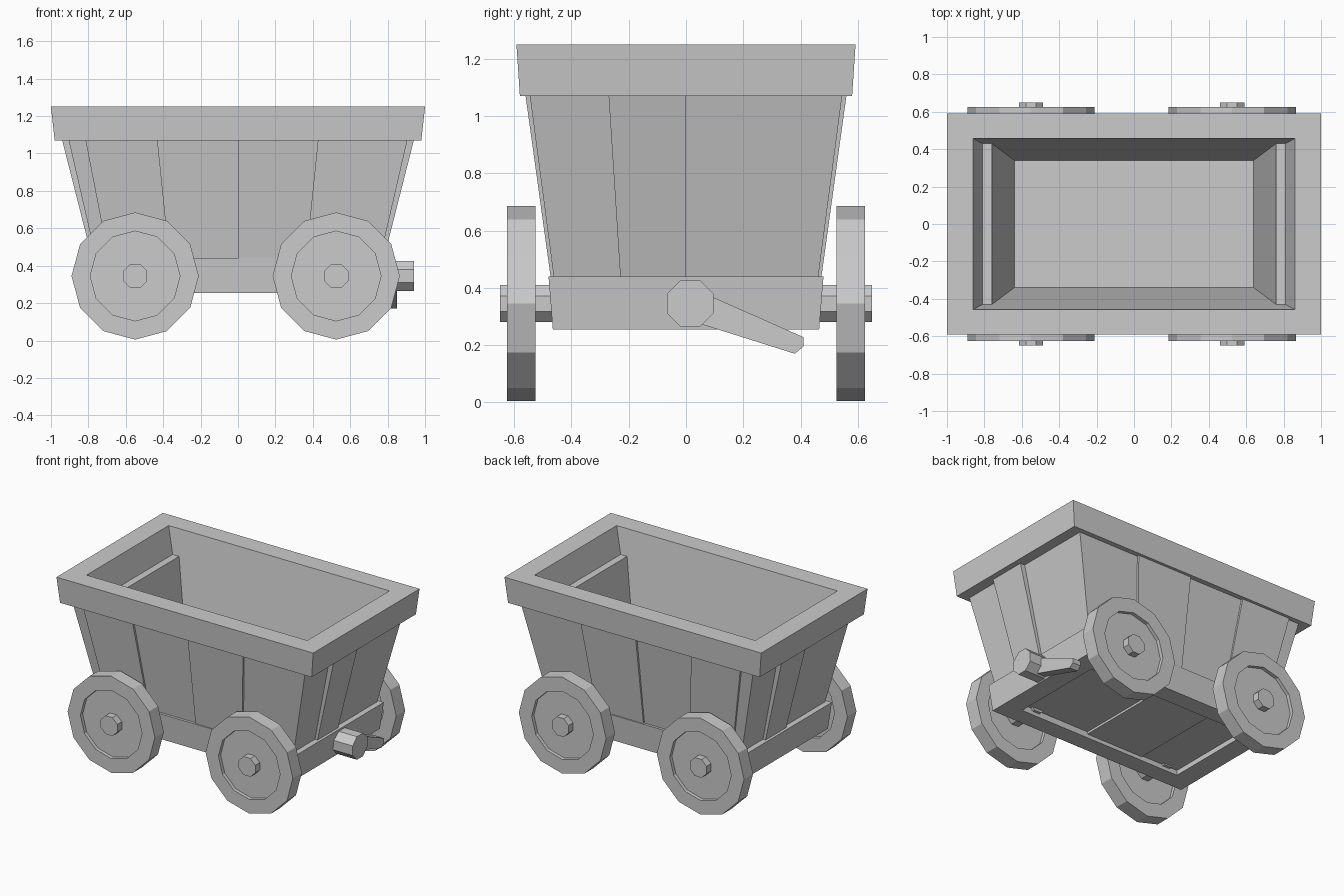
import bpy, bmesh, math

old = bpy.data.objects.get("Cube")
if old:
    bpy.data.objects.remove(old, do_unlink=True)

GREY = (0.6, 0.6, 0.6, 1.0)
mat = bpy.data.materials.new("plain_grey")
mat.use_nodes = True
mat.diffuse_color = GREY
mat.node_tree.nodes["Principled BSDF"].inputs["Base Color"].default_value = GREY

BASE, FLOOR, SILL, BRIM, TOP = 0.255, 0.29, 0.44, 1.07, 1.25
AXLE_Z = 0.345


def loft(name, rings, closed=False):
    """Skin a row of rings; cap the ends, or join last to first."""
    bm = bmesh.new()
    rows = [[bm.verts.new(p) for p in ring] for ring in rings]
    pairs = list(zip(rows, rows[1:]))
    if closed:
        pairs.append((rows[-1], rows[0]))
    else:
        bm.faces.new(rows[0])
        bm.faces.new(rows[-1])
    for a, b in pairs:
        for i in range(len(a)):
            j = (i + 1) % len(a)
            bm.faces.new((a[i], a[j], b[j], b[i]))
    bmesh.ops.recalc_face_normals(bm, faces=bm.faces)
    mesh = bpy.data.meshes.new(name)
    bm.to_mesh(mesh)
    bm.free()
    mesh.materials.append(mat)
    obj = bpy.data.objects.new(name, mesh)
    bpy.context.collection.objects.link(obj)
    return obj


def rect(x0, x1, y0, y1, z):
    return [(x0, y0, z), (x1, y0, z), (x1, y1, z), (x0, y1, z)]


def centred(hx, hy, z):
    return rect(-hx, hx, -hy, hy, z)


def circle(r, sides, turn=0.0):
    steps = [turn + math.tau * i / sides for i in range(sides)]
    return [(r * math.cos(a), r * math.sin(a)) for a in steps]


def turned(name, x, profile, sides, turn=0.0):
    """Round part on an axle at x; profile is (radius, y)."""
    return loft(name, [[(x + u, y, AXLE_Z + v) for u, v in circle(r, sides, turn)]
                       for r, y in profile])


# Tub: base frame, sloping walls and heavy rim
loft("base_frame", [centred(0.78, 0.465, BASE), centred(0.80, 0.48, SILL),
                    centred(0.64, 0.34, SILL), centred(0.64, 0.34, BASE)], True)
loft("tub_walls", [centred(0.76, 0.462, SILL), centred(0.905, 0.545, BRIM),
                   centred(0.76, 0.43, BRIM), centred(0.64, 0.34, SILL)], True)
loft("rim", [centred(0.98, 0.58, BRIM), centred(1.0, 0.592, TOP),
             centred(0.86, 0.457, TOP), centred(0.81, 0.43, BRIM)], True)

# Floor boards, uneven underneath and flush on top
for x0, x1, drop in ((-0.64, -0.35, 0.0), (-0.35, 0.1, 0.008), (0.1, 0.64, -0.008)):
    loft("floor_board", [rect(x0, x1, -0.34, 0.34, FLOOR - drop),
                         rect(x0, x1, -0.34, 0.34, SILL)])

# Raised planks on the long sides
TAPER = 0.85
for side in (-1, 1):
    for x0, x1 in ((-0.815, -0.43), (0.0, 0.43)):
        loft("side_plank", [
            rect(x0 * TAPER, x1 * TAPER, side * 0.42, side * 0.473, SILL),
            rect(x0, x1, side * 0.50, side * 0.56, BRIM)])

# Raised plank on each end
for side in (-1, 1):
    y = -0.27 * side
    loft("end_plank", [
        rect(side * 0.70, side * 0.78, y * TAPER, 0, SILL),
        rect(side * 0.84, side * 0.94, y, 0, BRIM)])

# Wheels dished on both faces, with axle stubs
for x in (-0.55, 0.525):
    for side in (-1, 1):
        mid = 0.575 * side
        turned("wheel", x, [(0.24, mid - 0.025), (0.24, mid - 0.05),
                            (0.34, mid - 0.05), (0.34, mid + 0.05),
                            (0.24, mid + 0.05), (0.24, mid + 0.025)], 12)
        turned("axle_stub", x, [(0.07, 0.32 * side), (0.07, 0.65 * side)],
               8, math.pi / 8)

# Brake pivot and lever on the end
pivot = circle(0.088, 8, math.pi / 8)
loft("brake_pivot", [[(x, 0.015 + u, AXLE_Z + v) for u, v in pivot]
                     for x in (0.76, 0.94)])
lever = [(0.0, 0.29), (0.38, 0.17), (0.41, 0.195), (0.41, 0.228), (0.10, 0.365), (0.0, 0.40)]
loft("brake_lever", [[(x, y, z) for y, z in lever] for x in (0.785, 0.85)])
